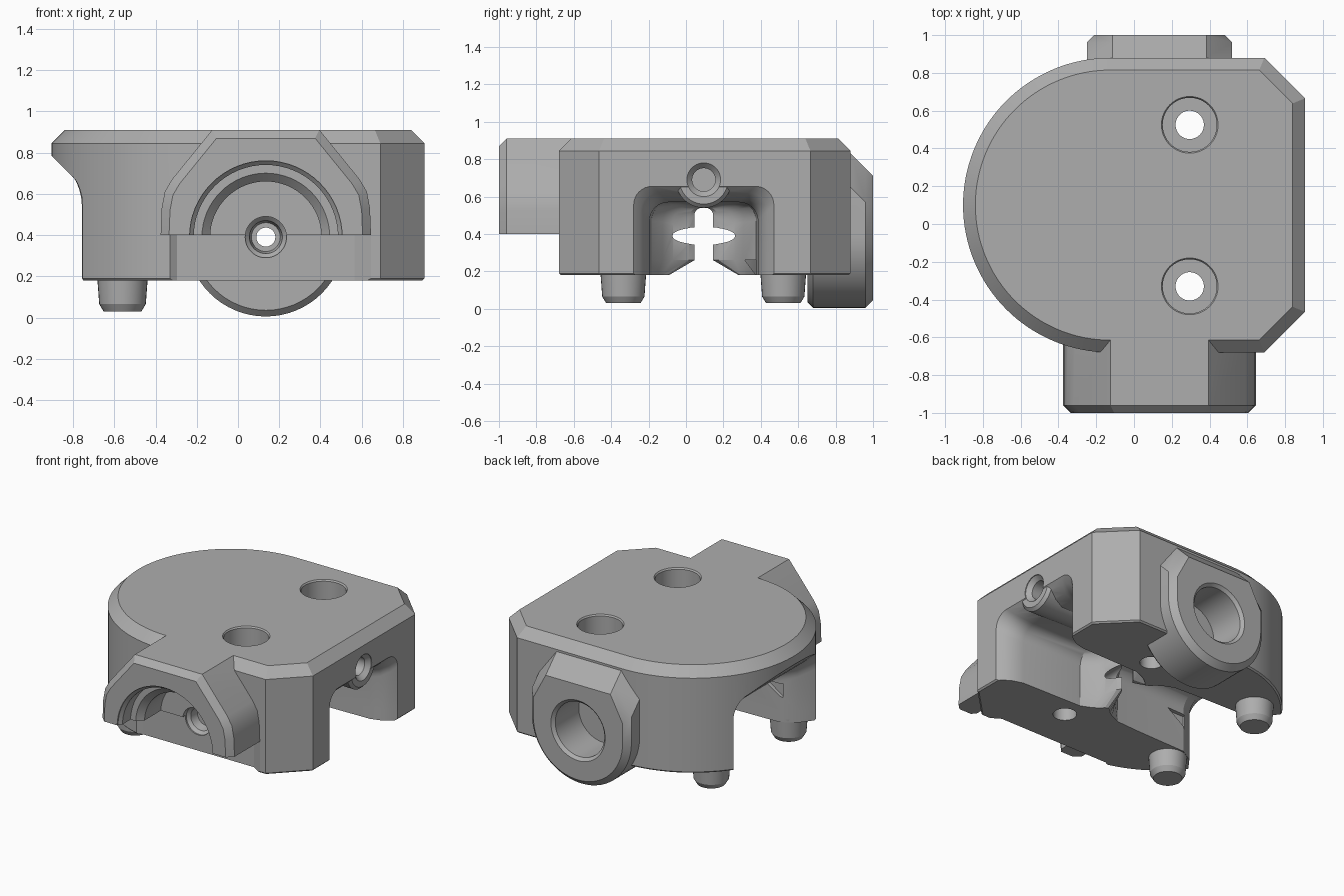
import bpy, bmesh
from math import sin, cos, pi, radians

if "Cube" in bpy.data.objects:
    bpy.data.objects.remove(bpy.data.objects["Cube"])

grey = bpy.data.materials.new("plain grey")
grey.use_nodes = True
GREY = (0.42, 0.42, 0.42, 1)
grey.diffuse_color = GREY
grey.node_tree.nodes["Principled BSDF"].inputs["Base Color"].default_value = GREY

CX, CZ = 0.135, 0.39   # axis of the front socket and rear lug
MID = 0.095            # centre line of the channel


def loft(name, rings):
    """Skin a list of equal-length point rings and cap both ends."""
    bm = bmesh.new()
    loops = [[bm.verts.new(p) for p in ring] for ring in rings]
    n = len(loops[0])
    for a, b in zip(loops, loops[1:]):
        for i in range(n):
            j = (i + 1) % n
            bm.faces.new((a[i], a[j], b[j], b[i]))
    bm.faces.new(loops[0])
    bm.faces.new(loops[-1])
    bmesh.ops.recalc_face_normals(bm, faces=bm.faces)
    mesh = bpy.data.meshes.new(name)
    bm.to_mesh(mesh)
    bm.free()
    mesh.materials.append(grey)
    obj = bpy.data.objects.new(name, mesh)
    bpy.context.collection.objects.link(obj)
    return obj


def turned(name, axis, u, v, stations, sides=64):
    """Round part along an axis from (position, radius) stations."""
    rings = []
    for pos, r in stations:
        ring = []
        for i in range(sides):
            a = 2 * pi * i / sides
            p = [u + r * cos(a), v + r * sin(a)]
            p.insert("xyz".index(axis), pos)
            ring.append(p)
        rings.append(ring)
    return loft(name, rings)


def boolean(target, tool, operation):
    """Apply a boolean and discard the tool."""
    tool.hide_render = True
    mod = target.modifiers.new("boolean", "BOOLEAN")
    mod.operation, mod.object, mod.solver = operation, tool, "EXACT"
    bpy.context.view_layer.update()
    graph = bpy.context.evaluated_depsgraph_get()
    mesh = bpy.data.meshes.new_from_object(target.evaluated_get(graph))
    target.modifiers.clear()
    target.data = mesh
    bpy.data.objects.remove(tool)


def smooth(obj):
    bpy.ops.object.select_all(action="DESELECT")
    obj.select_set(True)
    bpy.context.view_layer.objects.active = obj
    bpy.ops.object.shade_smooth_by_angle(angle=radians(25))


# Main body: rounded on one side, clipped corners on the other, bevelled top
def body_ring(z, inset):
    r, k = 0.78 - inset, 0.41 * inset
    arc = [(-0.125 + r * cos(a), 0.1 + r * sin(a), z)
           for a in (pi / 2 + pi * i / 64 for i in range(65))]
    right = 0.905 - inset
    return arc + [(0.69 - k, -0.68 + inset, z), (right, -0.465 + k, z),
                  (right, 0.665 - k, z), (0.69 - k, 0.88 - inset, z)]


body = loft("body", [body_ring(0.18, 0.01), body_ring(0.19, 0),
                     body_ring(0.845, 0), body_ring(0.91, 0.065)])


# Channel across the body, pinched in the middle and flared at both mouths
def channel_ring(x, h, top, spread=0):
    r = min(0.1, h * 0.8)
    half = [(h + spread, 0.1), (h + spread, 0.178), (h, 0.26)]
    half += [(h - r + r * cos(a), top - r + r * sin(a))
             for a in (pi / 2 * i / 8 for i in range(9))]
    return ([(x, MID + y, z) for y, z in half]
            + [(x, MID - y, z) for y, z in reversed(half)])


waist = [(0.155, 0.28, 0.57, 0), (0.085, 0.22, 0.565, 0.03),
         (0.045, 0.165, 0.555, 0.06), (0.02, 0.08, 0.545, 0.12)]
path = [(-0.95, 0.6, 0.83), (-0.89, 0.56, 0.77), (-0.82, 0.5, 0.7),
        (-0.755, 0.46, 0.64), (-0.68, 0.36, 0.6), (-0.58, 0.3, 0.57),
        (-0.2, 0.29, 0.57)]
path += [(CX - d, h, t, s) for d, h, t, s in waist]
path += [(CX, 0.05, 0.54, 0.14)]
path += [(CX + d, h, t, s) for d, h, t, s in reversed(waist)]
path += [(0.75, 0.29, 0.57), (0.82, 0.31, 0.59), (0.87, 0.34, 0.62),
         (0.93, 0.4, 0.68)]
boolean(body, loft("channel", [channel_ring(*p) for p in path]), "DIFFERENCE")

# Recess under the front hood
boolean(body, loft("front_recess", [
    [(-0.37, -0.75, z), (-0.37, -0.68, z), (-0.295, -0.63, z),
     (0.565, -0.63, z), (0.645, -0.68, z), (0.645, -0.75, z)]
    for z in (0.1, 0.4)]), "DIFFERENCE")


# Front hood with a bevelled front edge
def hood_ring(y, scale):
    half = [(0.51, 0), (0.505, 0.13), (0.49, 0.21), (0.455, 0.27), (0.26, 0.51)]
    half = [(x * scale, 0.4 + z * scale) for x, z in half]
    return ([(CX + x, y, z) for x, z in half]
            + [(CX - x, y, z) for x, z in reversed(half)])


boolean(body, loft("front_hood", [hood_ring(-0.6, 1), hood_ring(-0.96, 1),
                                  hood_ring(-1, 0.92)]), "UNION")


# Rear lug: round below, sloping roof above
def lug_ring(y, inset=0):
    roof = 1.71 - max(y, 0.87)
    r = 0.385 - inset
    ring = [(CX + r * cos(a), y, CZ + r * sin(a))
            for a in (pi + pi * i / 32 for i in range(33))]
    return ring + [(CX + r, y, roof - 0.18), (CX + 0.25, y, roof),
                   (CX - 0.25, y, roof), (CX - r, y, roof - 0.18)]


boolean(body, loft("rear_lug", [lug_ring(0.65, 0.03), lug_ring(0.68),
                                lug_ring(0.87), lug_ring(0.96),
                                lug_ring(1, 0.04)]), "UNION")

# Collar around the side screw hole
boolean(body, turned("side_collar", "x", MID, 0.69,
                     [(0.3, 0.14), (0.88, 0.15), (0.9, 0.13)]), "UNION")

# Round cuts: stepped front socket, rear bore, axle hole, side and top holes
cuts = [
    ("front_socket", "y", CX, CZ, [(-1.05, 0.37), (-0.99, 0.37), (-0.97, 0.35),
     (-0.88, 0.35), (-0.88, 0.31), (-0.84, 0.27), (-0.66, 0.27)]),
    ("front_countersink", "y", CX, CZ, [(-0.7, 0.1), (-0.62, 0.1),
     (-0.6, 0.08), (-0.54, 0.07)]),
    ("axle_hole", "y", CX, CZ, [(-1.1, 0.046), (1.1, 0.046)]),
    ("rear_bore", "y", CX, CZ, [(1.1, 0.21), (1, 0.21), (0.98, 0.19),
     (0.72, 0.19)]),
    ("side_hole", "x", MID, 0.69, [(1, 0.09), (0.9, 0.09), (0.87, 0.062),
     (0.4, 0.062)]),
]
for y in (-0.33, 0.525):
    cuts.append(("top_hole", "z", 0.295, y, [(1, 0.15), (0.91, 0.15),
                 (0.9, 0.143), (0.62, 0.143), (0.62, 0.075), (0.1, 0.075)]))
for cut in cuts:
    boolean(body, turned(*cut), "DIFFERENCE")

# Small triangular mark inside the front leg
boolean(body, loft("mark", [[(-0.45, y, 0.45), (-0.6, y, 0.45), (-0.6, y, 0.35)]
                            for y in (-0.23, -0.1)]), "DIFFERENCE")
smooth(body)

# Locating pegs
for name, y in (("front_peg", -0.335), ("rear_peg", 0.52)):
    smooth(turned(name, "z", -0.56, y, [(0.03, 0.092), (0.065, 0.113),
                                        (0.2, 0.123)], 32))
